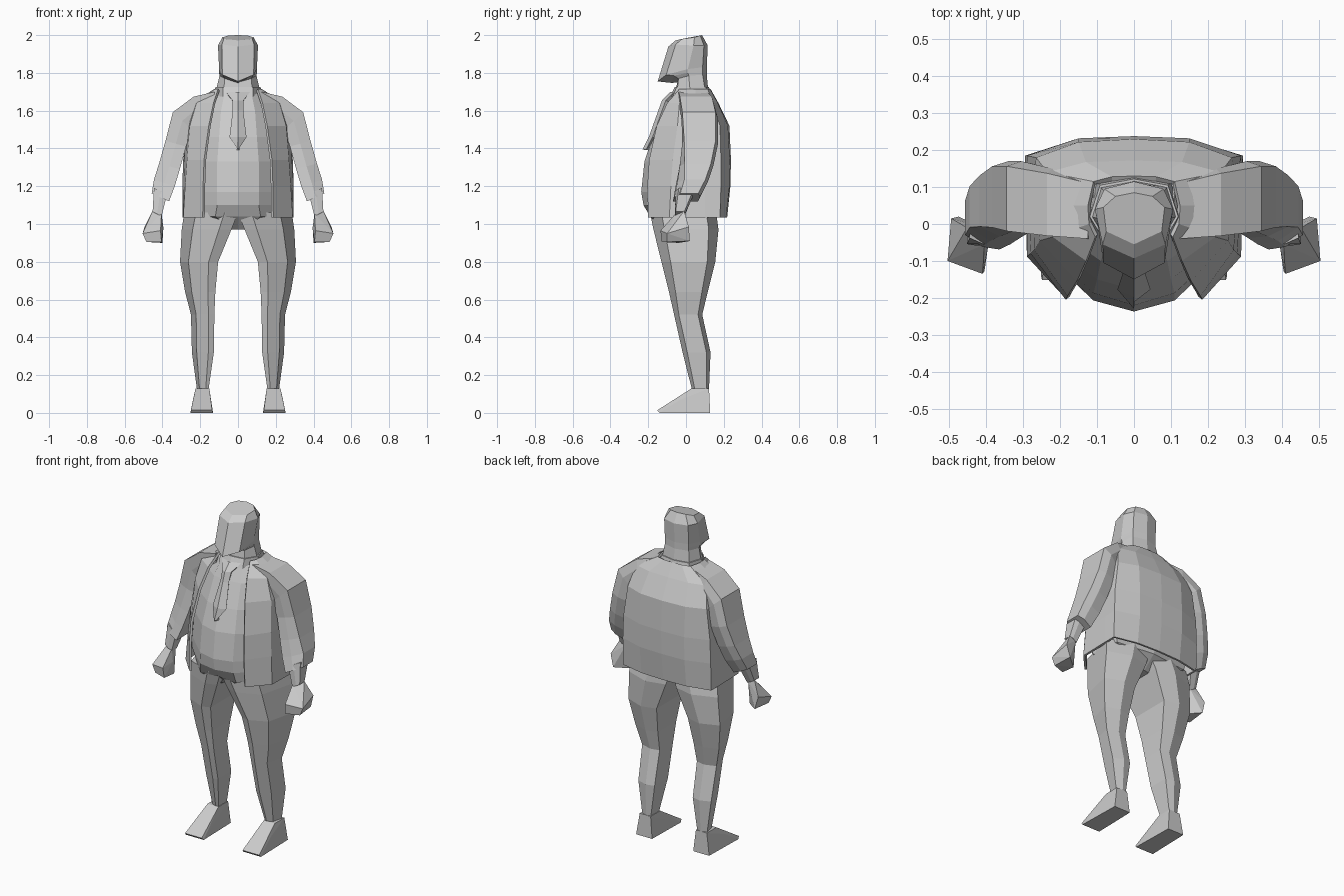
import bpy, bmesh

GREY = bpy.data.materials.new("plain grey")
GREY.diffuse_color = (0.6, 0.6, 0.6, 1)


def finish(bm, name, mirror=False, thickness=0):
    bmesh.ops.recalc_face_normals(bm, faces=bm.faces)
    me = bpy.data.meshes.new(name)
    bm.to_mesh(me)
    bm.free()
    me.materials.append(GREY)
    ob = bpy.data.objects.new(name, me)
    bpy.context.collection.objects.link(ob)
    if thickness:
        m = ob.modifiers.new("thickness", 'SOLIDIFY')
        m.thickness = thickness
        m.offset = -1
    if mirror:
        ob.modifiers.new("mirror", 'MIRROR').use_mirror_merge = False
    return ob


def loft(name, rings, closed=True, mirror=False, thickness=0):
    """Skin a list of equal-length rings of 3D points."""
    bm = bmesh.new()
    rows = [[bm.verts.new(p) for p in r] for r in rings]
    n = len(rows[0])
    for a, b in zip(rows, rows[1:]):
        for i in range(n if closed else n - 1):
            j = (i + 1) % n
            bm.faces.new((a[i], a[j], b[j], b[i]))
    if closed:
        bm.faces.new(rows[0])
        bm.faces.new(rows[-1])
    return finish(bm, name, mirror, thickness)


def hull(name, pts, mirror=True):
    bm = bmesh.new()
    vs = [bm.verts.new(p) for p in pts]
    bmesh.ops.convex_hull(bm, input=vs)
    bmesh.ops.dissolve_limit(bm, angle_limit=0.02, verts=bm.verts, edges=bm.edges)
    return finish(bm, name, mirror)


def both(half):
    """Complete a half ring that runs from front centre to back centre."""
    return half + [(-x, y, z) for x, y, z in reversed(half[1:-1])]


def half_ring(z, front, quarter, side, back_side, back):
    return both([(0, front, z), (*quarter, z), (*side, z), (*back_side, z), (0, back, z)])


# Head with the slanted, ridged face, running down into a thick neck
loft("head", [
    half_ring(1.67, -.06, (.075, -.05), (.12, .02), (.095, .105), .122),
    half_ring(1.715, -.055, (.075, -.045), (.115, .02), (.09, .10), .117),
    both([(0, -.045, 1.75), (.07, -.04, 1.77), (.098, .015, 1.785), (.08, .088, 1.79), (0, .11, 1.79)]),
    both([(0, -.075, 1.747), (.08, -.065, 1.785), (.10, .01, 1.80), (.08, .088, 1.81), (0, .11, 1.81)]),
    both([(0, -.15, 1.755), (.083, -.105, 1.79), (.10, .01, 1.82), (.08, .088, 1.83), (0, .11, 1.83)]),
    both([(0, -.093, 1.94), (.085, -.055, 1.95), (.106, .04, 1.945), (.08, .095, 1.945), (0, .115, 1.945)]),
    both([(0, -.055, 1.972), (.075, -.02, 1.98), (.083, .045, 1.988), (.05, .075, 1.998), (0, .085, 2.0)]),
])

# Shirt collar
loft("collar", [
    half_ring(1.675, -.085, (.08, -.07), (.125, .02), (.10, .115), .135),
    half_ring(1.725, -.06, (.078, -.05), (.12, .02), (.092, .105), .122),
])

# Shirted torso with a round belly, closing at the crotch
loft("torso", [
    half_ring(1.70, -.065, (.07, -.055), (.11, .0), (.11, .08), .115),
    half_ring(1.60, -.115, (.09, -.10), (.19, -.03), (.19, .12), .15),
    half_ring(1.46, -.178, (.10, -.15), (.22, -.06), (.22, .13), .19),
    half_ring(1.33, -.22, (.11, -.187), (.25, -.06), (.25, .14), .20),
    half_ring(1.17, -.237, (.11, -.207), (.265, -.06), (.25, .15), .20),
    half_ring(1.10, -.225, (.11, -.203), (.265, -.06), (.25, .15), .19),
    half_ring(1.04, -.175, (.12, -.19), (.25, -.05), (.24, .14), .17),
    half_ring(.97, -.08, (.035, -.12), (.06, .0), (.05, .08), .09),
])

# Open jacket shell, from one front edge round the back to the other
jacket = [
    (1.715, [(.105, -.035), (.122, .0), (.125, .05), (.11, .115), (.06, .128), (0, .13)]),
    (1.64, [(.13, -.10), (.22, -.035), (.245, .05), (.235, .14), (.13, .168), (0, .172)]),
    (1.52, [(.155, -.155), (.255, -.045), (.275, .10), (.265, .18), (.15, .222), (0, .23)]),
    (1.34, [(.18, -.195), (.27, -.07), (.285, .10), (.29, .185), (.15, .232), (0, .238)]),
    (1.20, [(.185, -.205), (.28, -.08), (.29, .10), (.295, .185), (.15, .23), (0, .235)]),
    (1.035, [(.187, -.20), (.29, -.088), (.295, .10), (.295, .18), (.15, .212), (0, .218)]),
]
loft("jacket", [[(x, y, z) for x, y in row] + [(-x, y, z) for x, y in row[-2::-1]]
                for z, row in jacket], closed=False, thickness=.014)

# Necktie: knot, blade and pointed tip
tie = [(.065, -.07, 1.70), (.03, -.115, 1.655), (.028, -.135, 1.60), (.045, -.185, 1.46), (.002, -.218, 1.395)]
loft("necktie", [[(-w, y + .008, z), (0, y - .012, z), (w, y + .008, z)] for w, y, z in tie],
     closed=False, thickness=.02)


# Sleeves: inner x, z, outer x, z, front y, back y, slant of the front face
def arm_ring(xi, zi, xo, zo, yf, yb, slant):
    section = [(0, .04), (.5, slant * .3), (1, slant), (1, .93), (.6, 1), (0, .93)]
    return [(xi + t * (xo - xi), yf + s * (yb - yf), zi + t * (zo - zi)) for t, s in section]


loft("sleeve", [arm_ring(*r) for r in [
    (.11, 1.60, .125, 1.70, -.04, .122, 0),
    (.20, 1.55, .235, 1.674, -.032, .15, 0),
    (.245, 1.50, .345, 1.592, -.025, .17, .03),
    (.275, 1.41, .384, 1.44, -.025, .17, .08),
    (.308, 1.29, .418, 1.32, -.045, .145, .2),
    (.335, 1.20, .445, 1.235, -.062, .115, .3),
    (.365, 1.12, .457, 1.162, -.075, .075, .3),
]], mirror=True)
loft("forearm", [arm_ring(*r) for r in [
    (.375, 1.16, .445, 1.19, -.06, .05, .2),
    (.405, 1.04, .452, 1.065, -.06, -.005, .1),
]], mirror=True)

# Fists
hull("fist", [(.405, -.055, 1.055), (.452, -.01, 1.07), (.41, -.01, 1.05), (.495, .015, .985),
              (.505, -.10, .95), (.41, -.135, .965), (.395, -.06, .98), (.475, .02, .91),
              (.485, -.10, .905), (.405, -.128, .905), (.40, -.04, .90)])

# Trouser legs: z, inner x, outer x, front y, back y
legs = [
    (1.06, .0, .285, -.19, .16), (.97, .035, .298, -.172, .172), (.80, .105, .307, -.13, .155),
    (.64, .12, .28, -.09, .115), (.52, .125, .249, -.063, .086), (.32, .128, .244, -.018, .13),
    (.13, .155, .218, .03, .122),
]


def leg_ring(z, xi, xo, f, b):
    w, d = xo - xi, b - f
    return [(xi, f + .06 * d, z), (xi + .25 * w, f, z), (xi + .78 * w, f + .17 * d, z),
            (xo, b - .15 * d, z), (xi + .45 * w, b, z), (xi, b - .08 * d, z)]


loft("trouser_leg", [leg_ring(*r) for r in legs], mirror=True)

# Shoes with a low wedge toe
hull("shoe", [(x, y, z) for a, b, y, z in [
    (.152, .225, .03, .13), (.152, .225, .122, .13), (.138, .245, .128, .0),
    (.132, .252, -.14, .0), (.137, .249, -.152, .014), (.148, .238, -.03, .07)] for x in (a, b)])
